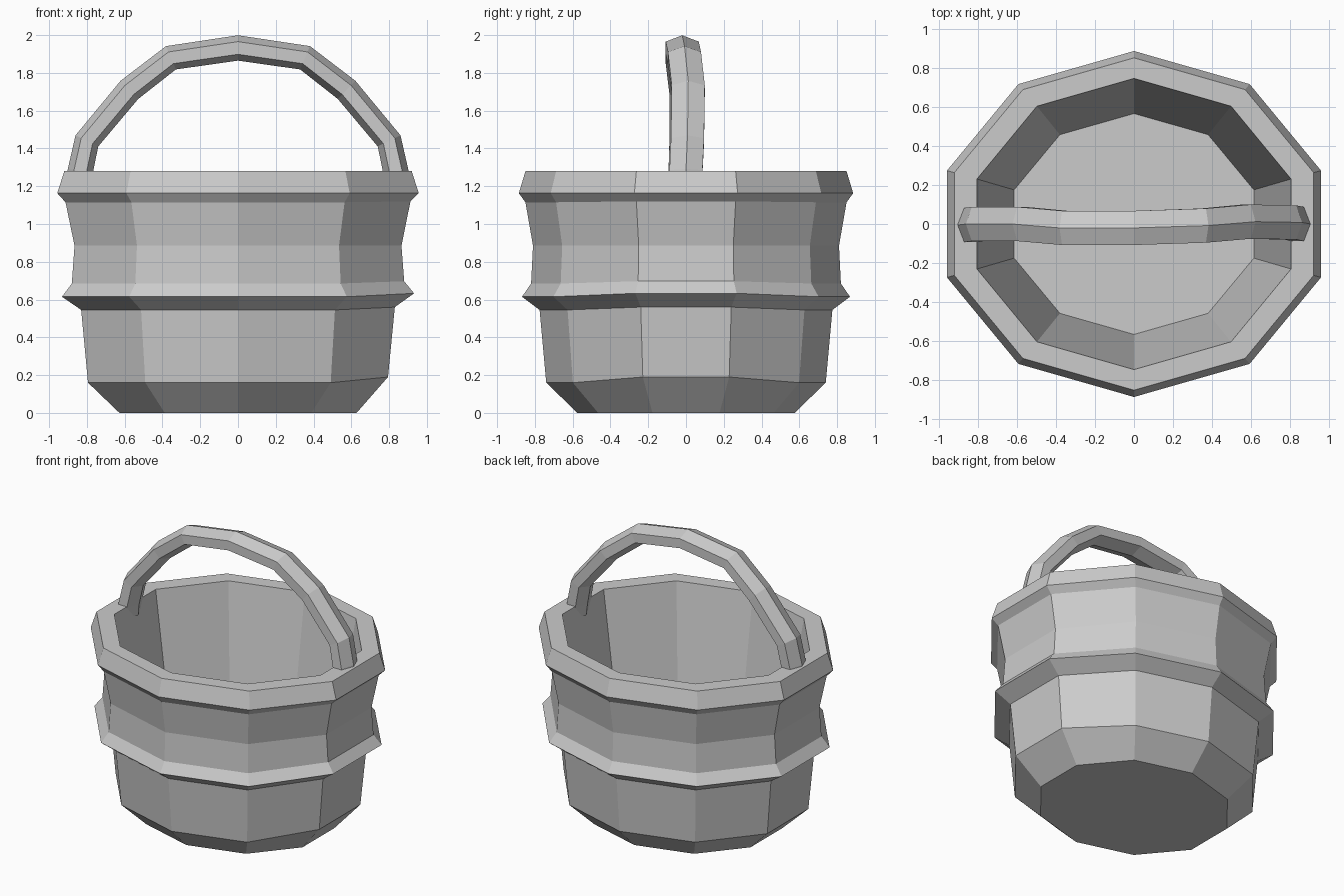
import bpy, bmesh, math
from mathutils import Vector

if "Cube" in bpy.data.objects:
    bpy.data.objects.remove(bpy.data.objects["Cube"], do_unlink=True)

grey = bpy.data.materials.new("light grey")
grey.use_nodes = True
COLOUR = (0.6, 0.6, 0.6, 1)
grey.diffuse_color = COLOUR
grey.node_tree.nodes["Principled BSDF"].inputs["Base Color"].default_value = COLOUR


def loft(name, rings):
    """Skin a list of point rings and cap both ends."""
    bm = bmesh.new()
    loops = [[bm.verts.new(p) for p in ring] for ring in rings]
    n = len(loops[0])
    for a, b in zip(loops, loops[1:]):
        for i in range(n):
            j = (i + 1) % n
            bm.faces.new((a[i], a[j], b[j], b[i]))
    bm.faces.new(loops[0][::-1])
    bm.faces.new(loops[-1])
    bmesh.ops.recalc_face_normals(bm, faces=bm.faces)
    mesh = bpy.data.meshes.new(name)
    bm.to_mesh(mesh)
    bm.free()
    mesh.materials.append(grey)
    obj = bpy.data.objects.new(name, mesh)
    bpy.context.collection.objects.link(obj)
    return obj


def oval(rx, ry, z, lift):
    """Ten-sided oval with a corner at front and back; the +x side is lifted."""
    pts = []
    for k in range(10):
        a = math.pi / 2 + k * math.pi / 5
        rise = lift if math.cos(a) > 0.9 else 0
        pts.append((rx * math.cos(a), ry * math.sin(a), z + rise))
    return pts


# Basket: outer wall upward, over the rim, then down the inside to the floor
profile = [  # rx, ry, z, lift
    (0.66, 0.575, 0.0, 0),
    (0.835, 0.74, 0.16, 0.03),
    (0.873, 0.775, 0.545, 0.015),
    (0.98, 0.868, 0.615, 0.018),
    (0.925, 0.82, 0.685, 0.012),
    (0.91, 0.81, 0.885, 0),
    (0.96, 0.85, 1.115, 0.005),
    (1.006, 0.885, 1.163, 0),
    (0.967, 0.85, 1.28, 0),
    (0.845, 0.745, 1.28, 0),
    (0.645, 0.565, 0.07, 0),
]
loft("basket", [oval(*p) for p in profile])

# Handle: hexagonal section swept along a slightly wavy arch
path = [Vector(p) for p in (
    (-0.845, 0, 1.2), (-0.835, -0.005, 1.28), (-0.80, 0, 1.44),
    (-0.575, 0, 1.71), (-0.355, -0.02, 1.88), (0, -0.02, 1.932),
    (0.355, -0.008, 1.88), (0.575, 0.012, 1.71), (0.80, 0.008, 1.44),
    (0.835, 0, 1.28), (0.845, 0, 1.2))]
sections = []
for i, p in enumerate(path):
    before = (p - path[max(i - 1, 0)]).normalized()
    after = (path[min(i + 1, len(path) - 1)] - p).normalized()
    t = before + after
    out = Vector((-t.z, 0, t.x)).normalized()
    sections.append([
        p + out * 0.067 * math.cos(k * math.pi / 3)
        + Vector((0, 0.101 * math.sin(k * math.pi / 3), 0))
        for k in range(6)])
loft("handle", sections)
